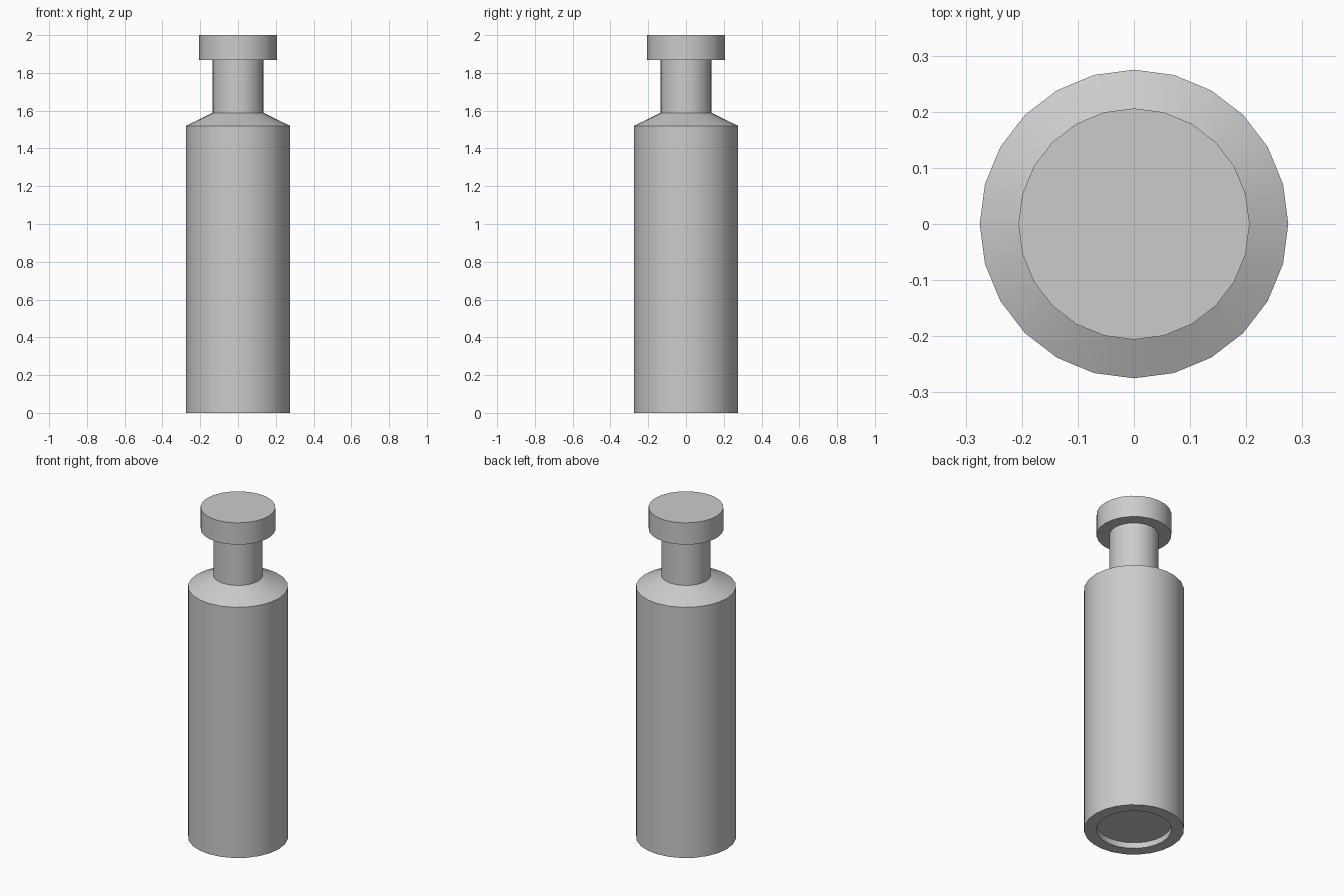
import bpy, bmesh, math

SIDES = 24

cube = bpy.data.objects.get("Cube")
if cube:
    bpy.data.objects.remove(cube, do_unlink=True)

grey = bpy.data.materials.new("plain grey")
grey.use_nodes = True
colour = (0.6, 0.6, 0.6, 1)
grey.diffuse_color = colour
grey.node_tree.nodes["Principled BSDF"].inputs["Base Color"].default_value = colour


def turned(name, profile):
    """Turn a (radius, height) profile around z and cap both ends."""
    bm = bmesh.new()
    rings = []
    for r, z in profile:
        rings.append([bm.verts.new((r * math.cos(a), r * math.sin(a), z))
                      for a in (math.tau * i / SIDES for i in range(SIDES))])
    for low, high in zip(rings, rings[1:]):
        for i in range(SIDES):
            j = (i + 1) % SIDES
            bm.faces.new((low[i], low[j], high[j], high[i]))
    bm.faces.new(rings[0][::-1])
    bm.faces.new(rings[-1])
    bmesh.ops.recalc_face_normals(bm, faces=bm.faces)
    mesh = bpy.data.meshes.new(name)
    bm.to_mesh(mesh)
    bm.free()
    mesh.materials.append(grey)
    obj = bpy.data.objects.new(name, mesh)
    bpy.context.collection.objects.link(obj)
    bpy.ops.object.select_all(action="DESELECT")
    obj.select_set(True)
    bpy.context.view_layer.objects.active = obj
    bpy.ops.object.shade_smooth_by_angle(angle=math.radians(20))
    return obj


# One turned piece: recessed base, body, sloped shoulder, neck and head
turned("bottle_body", [
    (0.206, 0.035), (0.206, 0), (0.275, 0), (0.275, 1.52),
    (0.136, 1.588), (0.136, 1.868), (0.206, 1.868), (0.206, 2.0),
])
